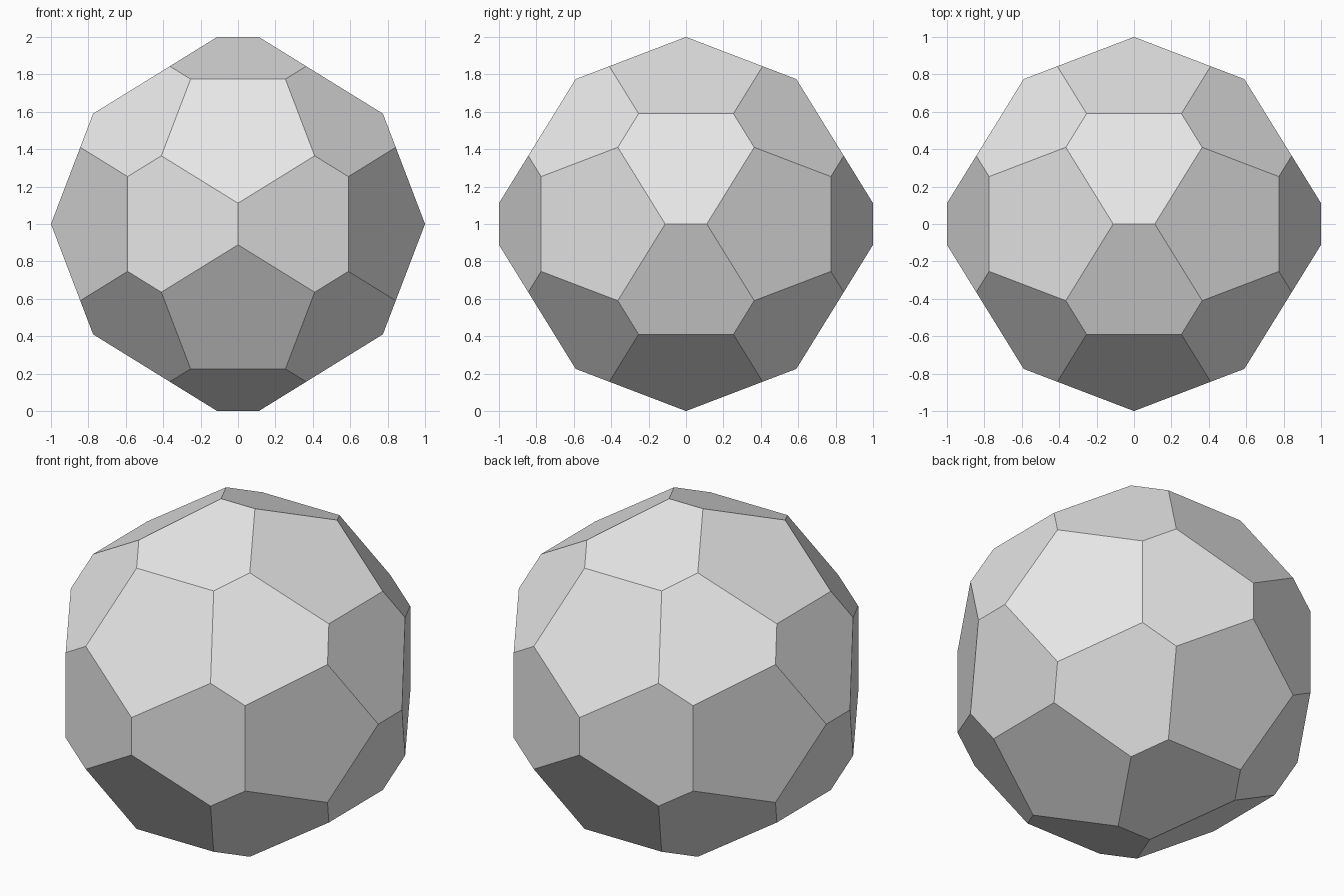
import bpy, bmesh
from mathutils import Vector

if "Cube" in bpy.data.objects:
    bpy.data.objects.remove(bpy.data.objects["Cube"])

CUT = 0.41                      # share of each edge cut away at every corner
G = (5 ** 0.5 - 1) / 2          # golden ratio for the icosahedron

# Icosahedron corners: three crossed golden rectangles
corners = []
for a in (-1, 1):
    for b in (-G, G):
        corners += [Vector((0, a, b)), Vector((b, 0, a)), Vector((a, b, 0))]

# Cut points along every edge, wrapped in a hull and merged into flat faces
bm = bmesh.new()
for p in corners:
    for q in corners:
        if abs((p - q).length - 2 * G) < 0.01:
            bm.verts.new(p.lerp(q, CUT) + Vector((0, 0, 1)))
bmesh.ops.convex_hull(bm, input=bm.verts[:])
bmesh.ops.dissolve_limit(bm, angle_limit=0.02, verts=bm.verts[:], edges=bm.edges[:])
bmesh.ops.recalc_face_normals(bm, faces=bm.faces[:])

mesh = bpy.data.meshes.new("truncated_ball")
bm.to_mesh(mesh)
bm.free()

# Plain grey colour
grey = bpy.data.materials.new("light grey")
grey.diffuse_color = (0.8, 0.8, 0.8, 1)
grey.use_nodes = True
grey.node_tree.nodes["Principled BSDF"].inputs["Base Color"].default_value = grey.diffuse_color
mesh.materials.append(grey)

ball = bpy.data.objects.new("truncated_ball", mesh)
bpy.context.collection.objects.link(ball)
